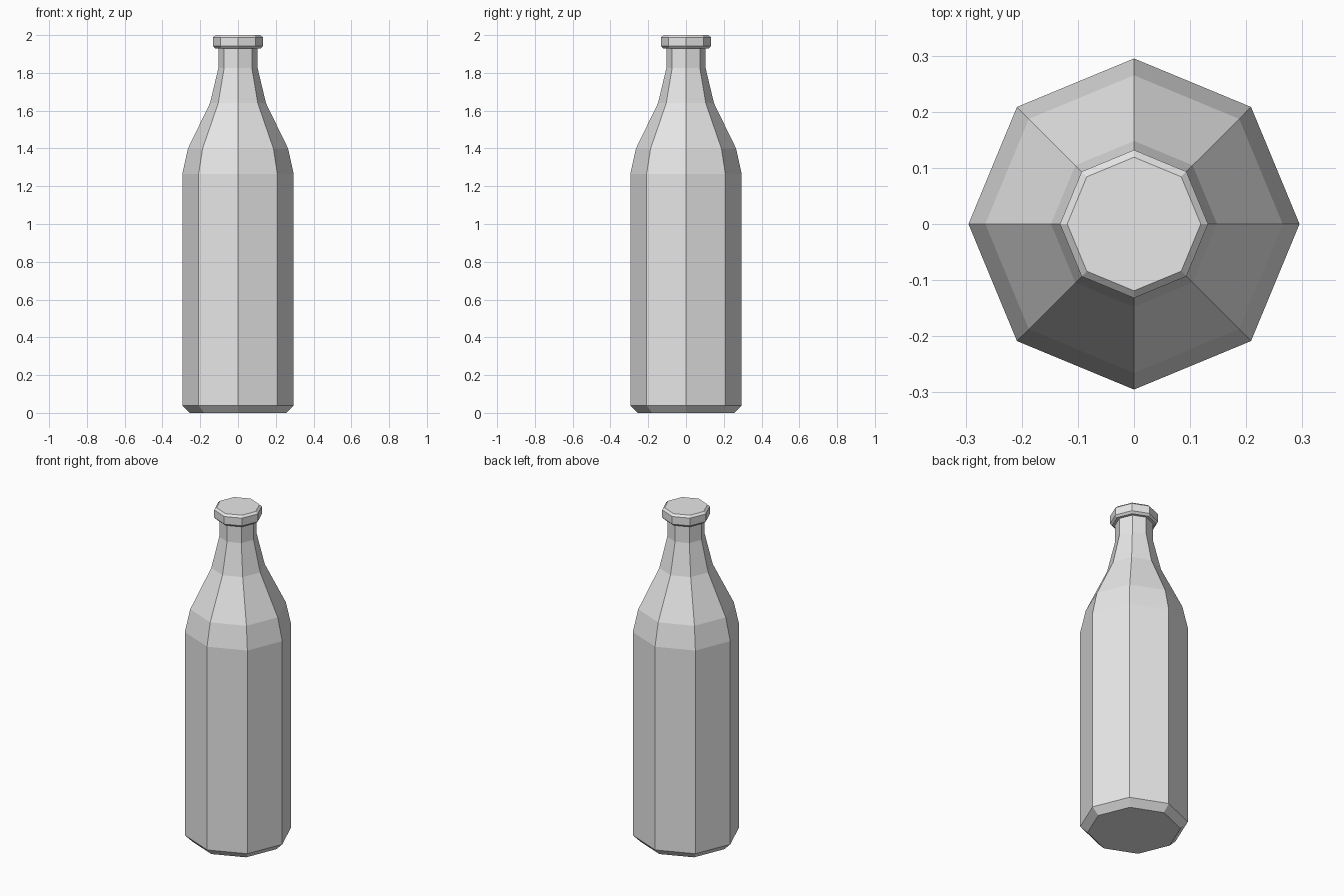
import bpy
import bmesh
from math import cos, sin, tau

SIDES = 8

cube = bpy.data.objects.get("Cube")
if cube:
    bpy.data.objects.remove(cube, do_unlink=True)

grey = bpy.data.materials.new("plain grey")
grey.use_nodes = True
grey.diffuse_color = (0.8, 0.8, 0.8, 1)
grey.node_tree.nodes["Principled BSDF"].inputs["Base Color"].default_value = grey.diffuse_color


def lathe(name, profile, close_bottom=False, close_top=False):
    """Sweep a (radius, height) profile round z into flat-sided rings."""
    bm = bmesh.new()
    rings = [[bm.verts.new((r * cos(tau * i / SIDES), r * sin(tau * i / SIDES), z))
              for i in range(SIDES)] for r, z in profile]
    for low, high in zip(rings, rings[1:]):
        for i in range(SIDES):
            j = (i + 1) % SIDES
            bm.faces.new((low[i], low[j], high[j], high[i]))
    if close_bottom:
        bm.faces.new(rings[0][::-1])
    if close_top:
        bm.faces.new(rings[-1])
    mesh = bpy.data.meshes.new(name)
    bm.to_mesh(mesh)
    bm.free()
    mesh.materials.append(grey)
    obj = bpy.data.objects.new(name, mesh)
    bpy.context.collection.objects.link(obj)
    return obj


neck_top = (0.104, 1.93)

# Bottle: chamfered foot, straight wall, sloping shoulder and neck
lathe("bottle_body", [
    (0.255, 0), (0.295, 0.04), (0.295, 1.265), (0.265, 1.40),
    (0.148, 1.64), (0.104, 1.825), neck_top,
], close_bottom=True)

# Cap: chamfered disc whose underside meets the neck
lathe("bottle_cap", [
    neck_top, (0.12, 1.93), (0.132, 1.942), (0.132, 1.988), (0.119, 2.0),
], close_top=True)
